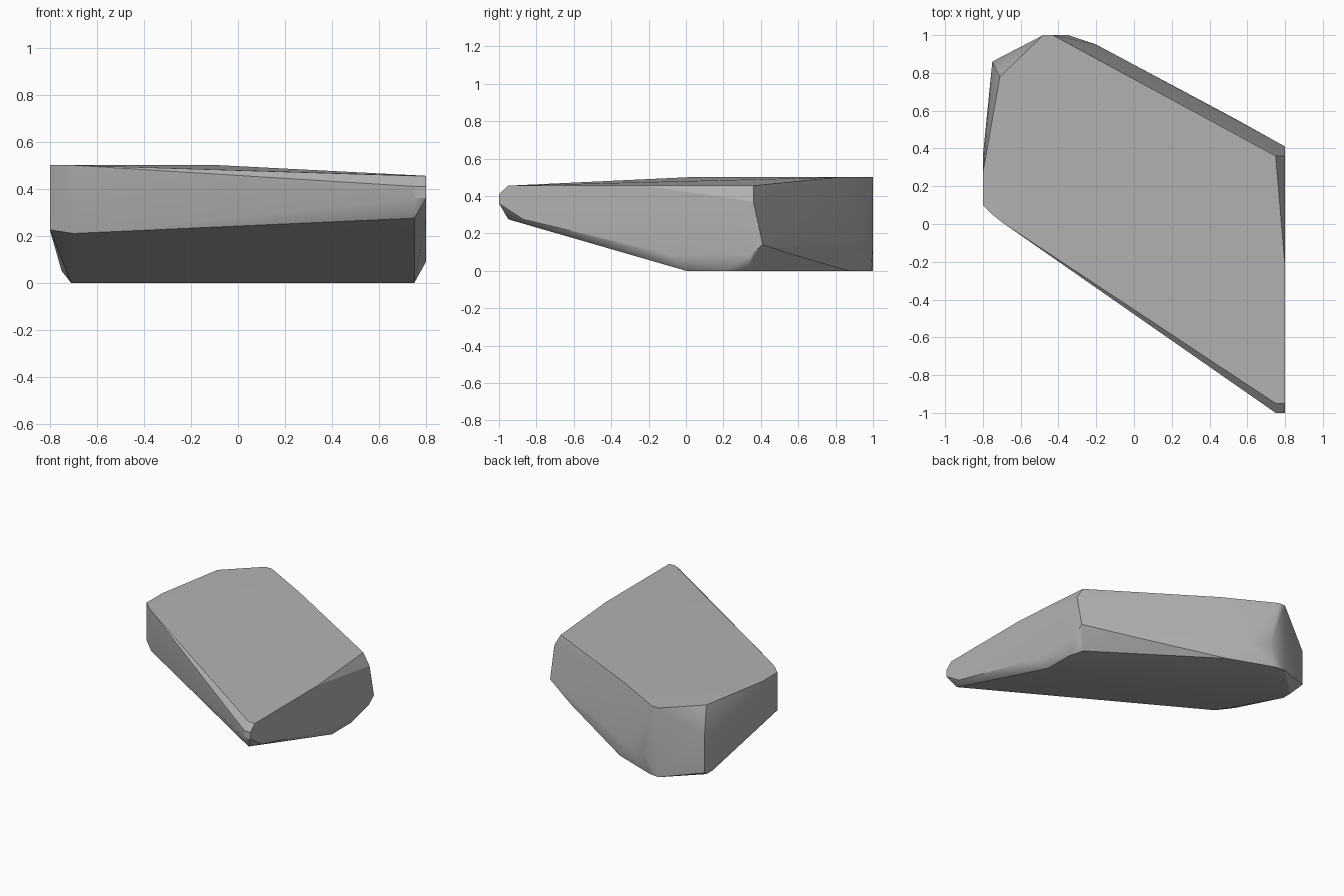
import bpy
import bmesh
import math

# Remove the default cube
default_cube = bpy.data.objects.get("Cube")
if default_cube:
    bpy.data.objects.remove(default_cube, do_unlink=True)


def make_material(name, colour):
    """One flat colour, shown in both viewport and render."""
    material = bpy.data.materials.new(name)
    material.use_nodes = True
    material.diffuse_color = colour
    shader = material.node_tree.nodes["Principled BSDF"]
    shader.inputs["Base Color"].default_value = colour
    shader.inputs["Roughness"].default_value = 0.9
    return material


def make_hull(name, corners, material):
    """A convex stone wrapped around its corner points."""
    bm = bmesh.new()
    for corner in corners:
        bm.verts.new(corner)
    hull = bmesh.ops.convex_hull(bm, input=bm.verts[:])
    unused = {item for item in hull["geom_interior"] + hull["geom_unused"]
              if isinstance(item, bmesh.types.BMVert)}
    bmesh.ops.delete(bm, geom=list(unused), context="VERTS")
    # Merge nearly flat triangles into broad facets
    bmesh.ops.dissolve_limit(bm, angle_limit=math.radians(1),
                             verts=bm.verts[:], edges=bm.edges[:])
    bmesh.ops.recalc_face_normals(bm, faces=bm.faces[:])
    mesh = bpy.data.meshes.new(name)
    bm.to_mesh(mesh)
    bm.free()
    mesh.materials.append(material)
    stone = bpy.data.objects.new(name, mesh)
    bpy.context.collection.objects.link(stone)
    return stone


# Outline of the flat top, dipping towards the pointed front corner
level_rim = [(-.08, .81), (-.43, 1), (-.48, 1), (-.71, .78), (-.75, .55),
             (-.8, .27), (-.8, .1), (-.75, .05), (-.7, .01)]
low_rim = [(.75, -.95), (.8, -.95), (.8, -.23), (.75, .36)]
top = [(x, y, .5) for x, y in level_rim] + [(x, y, .455) for x, y in low_rim]

# Widest points of the sides: pointed front corner, right, back, left
nose = [(x, -1, z) for x in (.75, .8) for z in (.36, .41)]
nose += [(.75, -.95, .275), (.8, -.87, .275)]
right_side = [(.8, .36, .37), (.8, .41, .14), (.8, .35, .09), (.8, -.1, .09)]
back_side = [(.53, .56, .09), (-.2, .95, .13), (-.35, 1, .15)]
left_side = [(-.75, .86, .31), (-.75, .86, .05), (-.8, .36, .35),
             (-.8, .1, .225), (-.7, .01, .21)]

# Footprint on the ground, cut away under the front
footprint = [(.75, 0), (.75, .22), (.72, .33), (-.08, .87),
             (-.4, .99), (-.48, 1), (-.71, .78), (-.71, .71)]
base = [(x, y, 0) for x, y in footprint]

grey = make_material("stone_grey", (.45, .45, .45, 1))
rock = make_hull("rock", top + nose + right_side + back_side + left_side + base, grey)

# Soft corners between the broad facets, with crisp main edges
bpy.ops.object.select_all(action="DESELECT")
rock.select_set(True)
bpy.context.view_layer.objects.active = rock
bpy.ops.object.shade_smooth_by_angle(angle=math.radians(30))
weighted = rock.modifiers.new("facet_normals", "WEIGHTED_NORMAL")
weighted.keep_sharp = True
